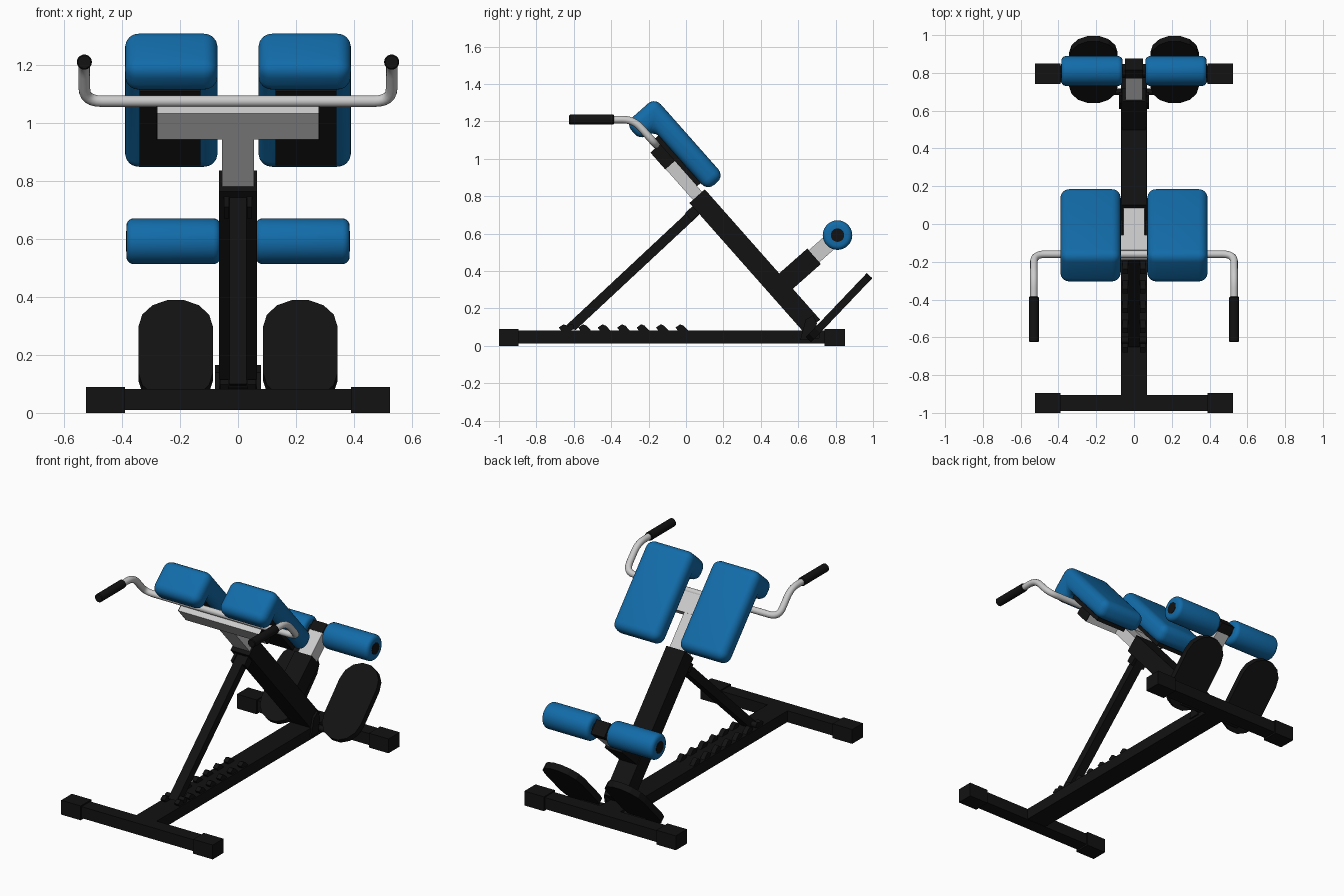
import bpy, bmesh, math
from mathutils import Matrix, Vector

if "Cube" in bpy.data.objects:
    bpy.data.objects.remove(bpy.data.objects["Cube"])


def material(name, rgb):
    m = bpy.data.materials.new(name)
    m.diffuse_color = (*rgb, 1)
    m.use_nodes = True
    m.node_tree.nodes["Principled BSDF"].inputs["Base Color"].default_value = m.diffuse_color
    return m


BLACK = material("black_steel", (0.006, 0.006, 0.006))
BLUE = material("blue_vinyl", (0.006, 0.15, 0.40))
SILVER = material("bare_steel", (0.62, 0.62, 0.62))
# Incline frame: local -y runs up the main beam, local z is its upper normal
TILT = Matrix.Rotation(math.radians(-48.5), 4, 'X')
FLAT = Matrix.Identity(4)


def prism(name, profile, x0, x1, mat, frame=FLAT, bevel=0, segs=1, smooth=False):
    """Extrude a (y, z) profile from x0 to x1, then place it with frame."""
    bm = bmesh.new()
    face = bm.faces.new([bm.verts.new((x0, y, z)) for y, z in profile])
    ext = bmesh.ops.extrude_face_region(bm, geom=[face])
    bmesh.ops.translate(bm, vec=(x1 - x0, 0, 0),
                        verts=[v for v in ext["geom"] if isinstance(v, bmesh.types.BMVert)])
    if bevel:
        sharp = [e for e in bm.edges if e.calc_face_angle(0) > 0.6]
        bmesh.ops.bevel(bm, geom=sharp, offset=bevel, segments=segs, profile=0.5, affect='EDGES')
    bm.transform(frame)
    bmesh.ops.recalc_face_normals(bm, faces=bm.faces)
    me = bpy.data.meshes.new(name)
    bm.to_mesh(me)
    bm.free()
    me.materials.append(mat)
    ob = bpy.data.objects.new(name, me)
    bpy.context.collection.objects.link(ob)
    if smooth:
        for p in me.polygons:
            p.use_smooth = True
    return ob


def box(name, x, y, z, mat, **kw):
    return prism(name, [(y[0], z[0]), (y[1], z[0]), (y[1], z[1]), (y[0], z[1])], *x, mat, **kw)


def incline_box(name, x, s, t, mat, **kw):
    return box(name, x, (-s[1], -s[0]), t, mat, frame=TILT, **kw)


def circle(r, cy=0, cz=0, n=24):
    return [(cy + r * math.cos(i * math.tau / n), cz + r * math.sin(i * math.tau / n)) for i in range(n)]


def shade(ob, deg=35):
    bpy.ops.object.select_all(action='DESELECT')
    ob.select_set(True)
    bpy.context.view_layer.objects.active = ob
    bpy.ops.object.shade_smooth_by_angle(angle=math.radians(deg))


# Floor base: long beam, two cross feet, end caps
box("base_beam", (-0.07, 0.07), (-0.95, 0.80), (0.012, 0.082), BLACK)
for label, y0, y1 in (("front", -0.99, -0.905), ("rear", 0.75, 0.84)):
    box(label + "_cross_foot", (-0.40, 0.40), (y0, y1), (0.01, 0.082), BLACK)
    for k in (-1, 1):
        box(label + "_foot_cap", (0.39 * k, 0.525 * k), (y0 - 0.01, y1 + 0.01), (0, 0.09), BLACK)

# Inclined main beam with pivot brackets
incline_box("main_beam", (-0.065, 0.065), (-0.37, 0.56), (0.52, 0.63), BLACK)
for k in (-1, 1):
    prism("pivot_bracket", [(0.61, 0.03), (0.68, 0.03), (0.70, 0.12), (0.68, 0.165), (0.64, 0.14)],
          0.066 * k, 0.079 * k, BLACK)

# Support strut, its hinge and locking pin
prism("support_strut", [(-0.65, 0.10), (-0.59, 0.085), (0.07, 0.70), (0.04, 0.745)], -0.03, 0.03, BLACK)
for k in (-1, 1):
    prism("strut_hinge", [(-0.005, 0.71), (0.03, 0.67), (0.10, 0.73), (0.06, 0.77)],
          0.031 * k, 0.048 * k, BLACK)
shade(prism("locking_pin", circle(0.017, -0.615, 0.10, 16), -0.065, 0.065, BLACK))

# Toothed adjustment racks
for k in (-1, 1):
    for i in range(7):
        y = -0.655 + i * 0.104
        prism("rack_tooth", [(y - 0.012, 0.08), (y - 0.025, 0.098), (y, 0.115),
                             (y + 0.018, 0.108), (y + 0.045, 0.08)], 0.033 * k, 0.062 * k, BLACK)

# Upper telescoping post and pad crossbar
incline_box("sliding_post", (-0.055, 0.055), (0.45, 0.90), (0.545, 0.61), SILVER)
incline_box("pad_crossbar", (-0.278, 0.278), (0.78, 0.90), (0.542, 0.612), SILVER)
for k in (-1, 1):
    incline_box("crossbar_cap", (0.278 * k, 0.283 * k), (0.78, 0.90), (0.542, 0.612), BLACK)

# Hip pads with a folded front lip, on backing plates
lip = [(0.545, 0.635), (0.545, 0.755), (1.105, 0.755), (1.105, 0.545), (0.98, 0.545), (0.98, 0.635)]
for k in (-1, 1):
    pad = prism("hip_pad", [(-s, t) for s, t in lip], 0.07 * k, 0.39 * k, BLUE, TILT, 0.048, 5)
    shade(pad, 40)
    incline_box("pad_backing_plate", (0.13 * k, 0.34 * k), (0.60, 0.94), (0.61, 0.64), BLACK)

# Bent handlebar with rounded corners
corners = [Vector(p) for p in ((-0.53, -0.62, 1.21), (-0.53, -0.28, 1.21), (-0.53, -0.16, 1.075),
                               (0.53, -0.16, 1.075), (0.53, -0.28, 1.21), (0.53, -0.62, 1.21))]
path = [corners[0]]
for a, b, c in zip(corners, corners[1:], corners[2:]):
    p, q = b + (a - b).normalized() * 0.06, b + (c - b).normalized() * 0.06
    for i in range(7):
        u = i / 6
        path.append(p * (1 - u) ** 2 + b * 2 * u * (1 - u) + q * u * u)
path.append(corners[-1])
cu = bpy.data.curves.new("handlebar", 'CURVE')
cu.dimensions = '3D'
cu.bevel_depth = 0.02
cu.bevel_resolution = 4
cu.use_fill_caps = True
sp = cu.splines.new('POLY')
sp.points.add(len(path) - 1)
for pt, co in zip(sp.points, path):
    pt.co = (*co, 1)
cu.materials.append(SILVER)
bpy.context.collection.objects.link(bpy.data.objects.new("handlebar", cu))
turn = Matrix.Rotation(math.radians(90), 4, 'Z')
for k in (-1, 1):
    shade(prism("handle_grip", circle(0.026), -0.625, -0.385, BLACK,
                Matrix.Translation((0.53 * k, 0, 1.21)) @ turn, 0.004))

# Leg roller arm: black sleeve, silver slider, end cap
incline_box("roller_sleeve", (-0.06, 0.06), (-0.15, -0.04), (0.60, 0.83), BLACK)
incline_box("roller_slider", (-0.045, 0.045), (-0.138, -0.052), (0.80, 0.985), SILVER)
incline_box("slider_cap", (-0.047, 0.047), (-0.140, -0.050), (0.985, 1.045), BLACK)

# Leg rollers on an axle
shade(prism("roller_axle", circle(0.036, 0.81, 0.592), -0.387, 0.387, BLACK))
for k in (-1, 1):
    shade(prism("leg_roller", circle(0.079, 0.81, 0.592, 32), 0.06 * k, 0.385 * k, BLUE,
                bevel=0.025, segs=4), 40)

# Oval foot plates and their carrier rod
oval = [(0.128 * math.cos(a), 0.128 * math.sin(a) + (0.112 if i < 8 else -0.112))
        for i, a in enumerate([math.pi * j / 7 for j in range(8)] +
                              [math.pi + math.pi * j / 7 for j in range(8)])]
lean = Matrix(((0, 1, 0, 0), (-0.724, 0, 0.69, 0), (0.69, 0, 0.724, 0), (0, 0, 0, 1)))
for k in (-1, 1):
    prism("foot_plate", oval, -0.02, 0.02, BLACK,
          Matrix.Translation((0.215 * k, 0.818, 0.204)) @ lean)
prism("foot_plate_rod", circle(0.018, 0.70, 0.055, 12), -0.22, 0.22, BLACK)
